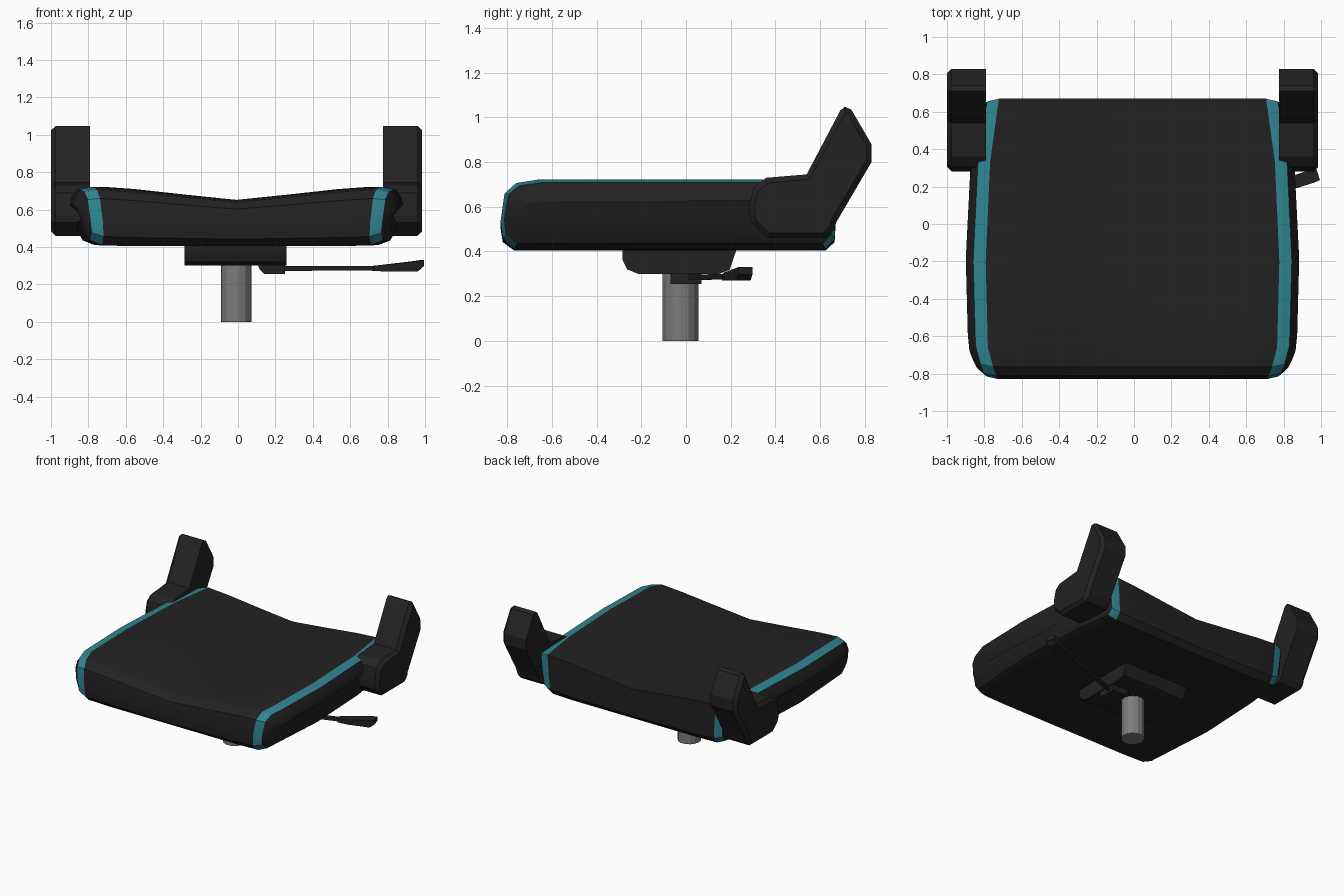
import bpy, bmesh, math
from mathutils import Vector

if "Cube" in bpy.data.objects:
    bpy.data.objects.remove(bpy.data.objects["Cube"])


def material(name, rgb):
    m = bpy.data.materials.new(name)
    m.diffuse_color = (*rgb, 1)
    m.use_nodes = True
    m.node_tree.nodes["Principled BSDF"].inputs["Base Color"].default_value = m.diffuse_color
    return m


BLACK = material("black fabric", (0.016, 0.016, 0.016))
TEAL = material("teal trim", (0.03, 0.24, 0.29))
GREY = material("grey metal", (0.2, 0.2, 0.2))


def finish(name, bm, mats, x=0.0, mirror=False):
    bmesh.ops.recalc_face_normals(bm, faces=bm.faces[:])
    me = bpy.data.meshes.new(name)
    bm.to_mesh(me)
    bm.free()
    for m in mats:
        me.materials.append(m)
    ob = bpy.data.objects.new(name, me)
    bpy.context.collection.objects.link(ob)
    ob.location.x = x
    if mirror:
        ob.modifiers.new("mirror", 'MIRROR')
    bpy.ops.object.select_all(action='DESELECT')
    ob.select_set(True)
    bpy.context.view_layer.objects.active = ob
    bpy.ops.object.shade_smooth_by_angle(angle=math.radians(25))
    return ob


def loft(bm, rings):
    """Join closed rings of equal length and cap both ends."""
    vs = [[bm.verts.new(p) for p in r] for r in rings]
    n = len(vs[0])
    for a, b in zip(vs, vs[1:]):
        for i in range(n):
            j = (i + 1) % n
            bm.faces.new((a[i], a[j], b[j], b[i]))
    bm.faces.new(vs[0])
    bm.faces.new(vs[-1])


def lerp_table(table, v):
    for (a, fa), (b, fb) in zip(table, table[1:]):
        if v <= b:
            return fa + (fb - fa) * max(0, v - a) / (b - a)
    return table[-1][1]


# Cushion: side profiles (y, relative height) lofted across x
PROFILE = [(-.66, 1), (-.76, .95), (-.812, .8), (-.83, .4), (-.82, .15),
           (-.77, 0), (-.2, 0), (.33, 0), (.625, 0), (.665, .15), (.67, .5),
           (.67, 1), (.33, 1), (-.2, 1)]
WIDTH = [(-.83, .93), (-.66, .985), (-.2, 1), (.33, .97), (.67, .91)]
# x, bottom z, top z, length factor
STATIONS = [(0, .405, .652, 1), (.3, .405, .68, 1), (.6, .405, .71, 1),
            (.785, .41, .722, 1), (.852, .435, .708, .98),
            (.882, .485, .665, .94), (.892, .53, .625, .88)]
YC = -.08


def cushion_ring(sx, side):
    x, lo, hi, f = sx
    ring = []
    for y, t in PROFILE:
        yy = YC + (y - YC) * f
        xx = x * lerp_table(WIDTH, yy) * (1 - .035 * (1 - t))
        ring.append((side * xx, yy, lo + (hi - lo) * t))
    return ring


bm = bmesh.new()
rings = [cushion_ring(s, -1) for s in STATIONS[:0:-1]]
rings += [cushion_ring(s, 1) for s in STATIONS]
loft(bm, rings)
# Trim stripe: one strip of faces each side, not on the underside
n = len(PROFILE)
bm.faces.ensure_lookup_table()
last = len(STATIONS) - 1
for strip in (last - 4, last + 3):
    for i in range(n):
        if i not in (5, 6, 7):
            bm.faces[strip * n + i].material_index = 1
finish("seat_cushion", bm, [BLACK, TEAL], x=-.008)

# Side brackets carrying the backrest, chamfered on the outside
bm = bmesh.new()
outline = [(.28, .60), (.305, .69), (.36, .73), (.54, .745), (.69, 1.03),
           (.71, 1.048), (.74, 1.035), (.83, .88), (.83, .80), (.672, .53),
           (.665, .50), (.625, .46), (.365, .46), (.29, .53)]
loft(bm, [[(x, y, z) for y, z in outline] for x in (.783, .967)])
bmesh.ops.recalc_face_normals(bm, faces=bm.faces[:])
outer = [f for f in bm.faces if f.normal.x > .9]
bmesh.ops.inset_region(bm, faces=outer, thickness=.025, depth=.025)
finish("back_bracket", bm, [BLACK], x=-.0075, mirror=True)

# Tilt mechanism housing
bm = bmesh.new()
housing = [(-.285, .42), (-.283, .36), (-.263, .32), (-.215, .30),
           (.15, .30), (.195, .318), (.23, .42)]
loft(bm, [[(x, y, z) for y, z in housing] for x in (-.285, .26)])
finish("tilt_housing", bm, [BLACK])

# Gas column
bm = bmesh.new()
loft(bm, [[(-.01 + .082 * math.cos(a * math.tau / 14),
            -.025 + .082 * math.sin(a * math.tau / 14), z) for a in range(14)]
          for z in (0, .305)])
finish("gas_column", bm, [GREY])

# Lever hub
bm = bmesh.new()
hub = [(.105, .31), (.115, .28), (.14, .255), (.25, .255), (.25, .31)]
loft(bm, [[(x, y, z) for x, z in hub] for y in (-.07, .07)])
finish("lever_hub", bm, [BLACK])

# Lever rod and paddle, swept along one slanted direction
A = Vector((.2, .01, 0))
D = Vector((.95, .31, 0)).normalized()
S = Vector((-D.y, D.x, 0))


def lever_ring(d, half, lo, hi):
    c = A + D * d
    return [c + S * s + Vector((0, 0, z))
            for s, z in ((-half, lo), (half, lo), (half, hi), (-half, hi))]


bm = bmesh.new()
loft(bm, [lever_ring(0, .013, .272, .297), lever_ring(.58, .013, .275, .299)])
finish("lever_rod", bm, [BLACK])
bm = bmesh.new()
loft(bm, [lever_ring(.55, .02, .271, .299), lever_ring(.63, .034, .270, .307),
          lever_ring(.79, .036, .270, .325), lever_ring(.825, .033, .298, .33)])
finish("lever_paddle", bm, [BLACK])
